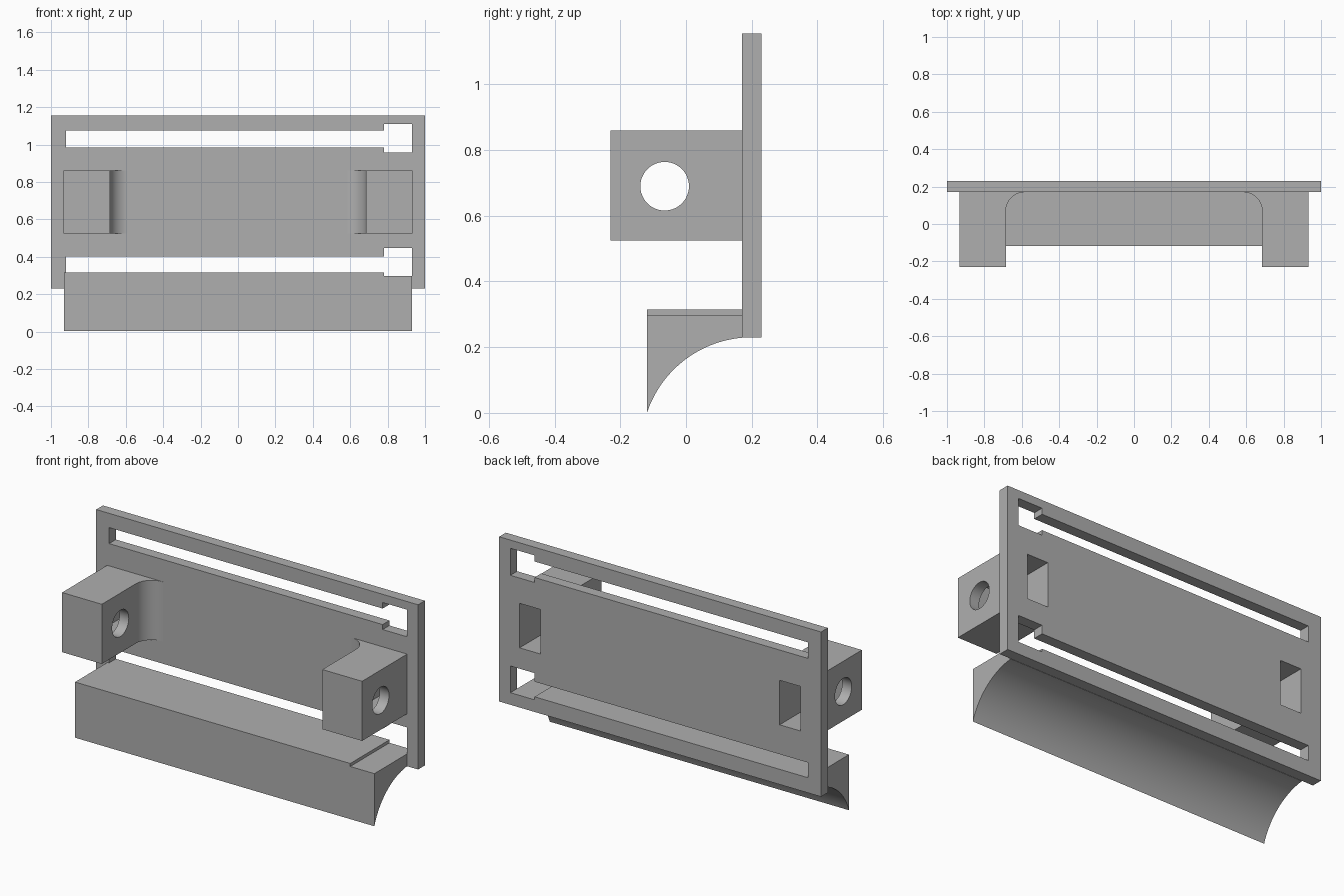
import bpy, bmesh, math
from mathutils import Vector

cube = bpy.data.objects.get("Cube")
if cube:
    bpy.data.objects.remove(cube)

grey = bpy.data.materials.new("plain grey")
grey.use_nodes = True
colour = (0.43, 0.43, 0.43, 1)
grey.diffuse_color = colour
grey.node_tree.nodes["Principled BSDF"].inputs["Base Color"].default_value = colour


def prism(name, points, direction):
    """Extrude a closed outline along a vector."""
    bm = bmesh.new()
    face = bm.faces.new([bm.verts.new(p) for p in points])
    ext = bmesh.ops.extrude_face_region(bm, geom=[face])
    moved = [g for g in ext["geom"] if isinstance(g, bmesh.types.BMVert)]
    bmesh.ops.translate(bm, verts=moved, vec=Vector(direction))
    bmesh.ops.recalc_face_normals(bm, faces=bm.faces)
    mesh = bpy.data.meshes.new(name)
    bm.to_mesh(mesh)
    bm.free()
    mesh.materials.append(grey)
    obj = bpy.data.objects.new(name, mesh)
    bpy.context.collection.objects.link(obj)
    return obj


def box(name, x0, x1, y0, y1, z0, z1):
    outline = [(x0, y0, z0), (x1, y0, z0), (x1, y0, z1), (x0, y0, z1)]
    return prism(name, outline, (0, y1 - y0, 0))


def arc(cx, cy, r, start, end, steps):
    angles = [math.radians(start + (end - start) * i / steps) for i in range(steps + 1)]
    return [(cx + r * math.cos(a), cy + r * math.sin(a)) for a in angles]


def cut(obj, cutters):
    """Subtract the cutters, bake the result and remove them."""
    for c in cutters:
        mod = obj.modifiers.new("cut", "BOOLEAN")
        mod.operation, mod.solver, mod.object = "DIFFERENCE", "EXACT", c
    deps = bpy.context.evaluated_depsgraph_get()
    baked = bpy.data.meshes.new_from_object(obj.evaluated_get(deps))
    obj.modifiers.clear()
    obj.data = baked
    for c in cutters:
        bpy.data.objects.remove(c)


FRONT, BACK = 0.17, 0.23   # plate faces


def slot(z0, z1):
    return box("slot_cutter", -0.92, 0.8, 0.1, 0.3, z0, z1)


def notch(z0, z1):
    return box("notch_cutter", 0.78, 0.93, 0.1, 0.3, z0, z1)


def pocket(side):
    a, b = sorted((side * 0.743, side * 0.873))
    return box("pocket_cutter", a, b, -0.15, 0.3, 0.565, 0.815)


# Back plate with two keyhole slots and two bracket pockets
plate = box("back_plate", -1, 1, FRONT, BACK, 0.23, 1.155)
cut(plate, [slot(0.985, 1.075), slot(0.315, 0.4), notch(0.957, 1.109),
            notch(0.298, 0.448), pocket(-1), pocket(1)])

# Lower bar with a concave underside and a shallow step at one end
cy, cz, r = 0.2, -0.106, 0.336
a0 = math.degrees(math.acos((FRONT - cy) / r))
a1 = math.degrees(math.acos((-0.118 - cy) / r))
profile = [(-0.118, 0.315), (FRONT, 0.315)] + arc(cy, cz, r, a0, a1, 32)
bar = prism("lower_bar", [(-0.93, y, z) for y, z in profile], (1.86, 0, 0))
cut(bar, [box("step_cutter", 0.78, 1.0, -0.3, 0.3, 0.298, 0.5)])

# Side brackets: filleted inner root, cross hole and hollow back
brackets = []
for side, name in ((-1, "right_bracket"), (1, "left_bracket")):
    inner, fillet = 0.685, 0.1
    outline = [(0.932, FRONT), (0.932, -0.23), (inner, -0.23)]
    outline += arc(inner - fillet, FRONT - fillet, fillet, 0, 90, 16)
    bracket = prism(name, [(side * x, y, 0.525) for x, y in outline], (0, 0, 0.335))
    ring = arc(-0.065, 0.69, 0.074, 0, 360, 48)[:-1]
    hole = prism("hole_cutter", [(side * 0.5, y, z) for y, z in ring], (side * 0.6, 0, 0))
    cut(bracket, [pocket(side), hole])
    brackets.append(bracket)

# Smooth the curved faces and keep the corners sharp
bpy.ops.object.select_all(action="DESELECT")
for obj in [bar] + brackets:
    obj.select_set(True)
bpy.context.view_layer.objects.active = bar
bpy.ops.object.shade_smooth_by_angle(angle=math.radians(30))
